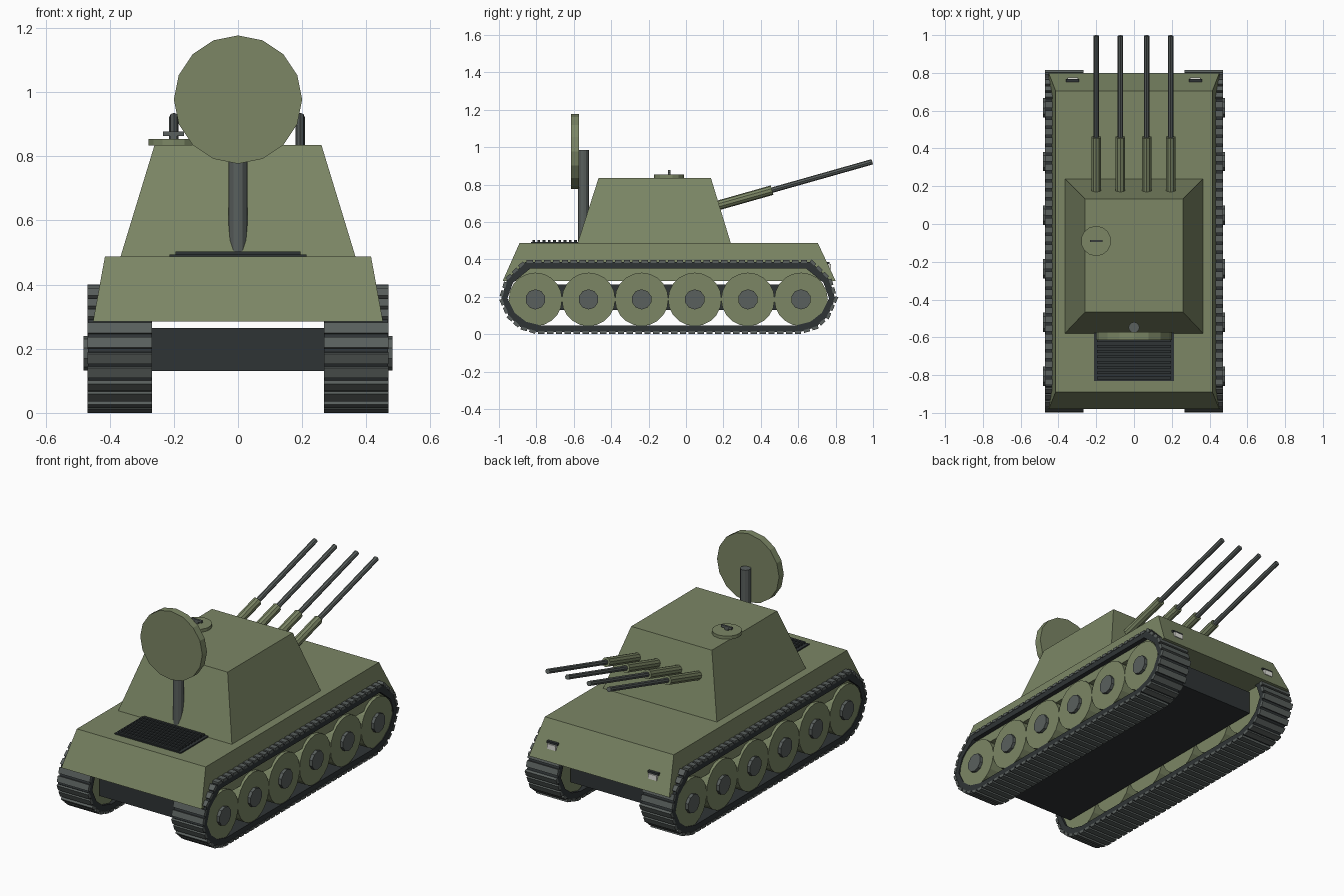
import bpy, bmesh, math
from mathutils import Vector, Matrix

if "Cube" in bpy.data.objects:
    bpy.data.objects.remove(bpy.data.objects["Cube"])


def material(name, rgb):
    m = bpy.data.materials.new(name)
    m.diffuse_color = (*rgb, 1)
    m.use_nodes = True
    m.node_tree.nodes["Principled BSDF"].inputs["Base Color"].default_value = m.diffuse_color
    return m


GREEN = material("olive_paint", (0.20, 0.24, 0.13))
STEEL = material("gunmetal", (0.10, 0.115, 0.11))
DARK = material("dark_metal", (0.028, 0.034, 0.036))
LENS = material("lens", (0.75, 0.75, 0.7))


def finish(name, bm, mat, mirror=False):
    bmesh.ops.recalc_face_normals(bm, faces=bm.faces)
    me = bpy.data.meshes.new(name)
    bm.to_mesh(me)
    bm.free()
    me.materials.append(mat)
    ob = bpy.data.objects.new(name, me)
    bpy.context.collection.objects.link(ob)
    if mirror:
        ob.modifiers.new("mirror", 'MIRROR').use_axis[0] = True
    return ob


def add_box(bm, lo, hi):
    lo, hi = Vector(lo), Vector(hi)
    mat = Matrix.Translation((lo + hi) / 2) @ Matrix.Diagonal((*(hi - lo), 1))
    bmesh.ops.create_cube(bm, size=1, matrix=mat)


def add_cyl(bm, a, b, r, n):
    a, b = Vector(a), Vector(b)
    rot = (b - a).to_track_quat('Z', 'Y').to_matrix().to_4x4()
    bmesh.ops.create_cone(bm, cap_ends=True, segments=n, radius1=r, radius2=r,
                          depth=(b - a).length,
                          matrix=Matrix.Translation((a + b) / 2) @ rot)


def box(name, lo, hi, mat, mirror=False):
    bm = bmesh.new()
    add_box(bm, lo, hi)
    return finish(name, bm, mat, mirror)


def cyl(name, a, b, r, n, mat, mirror=False):
    bm = bmesh.new()
    add_cyl(bm, a, b, r, n)
    return finish(name, bm, mat, mirror)


def frustum(name, base, top, mat):
    """Each level is (half width, y min, y max, z)."""
    bm = bmesh.new()
    rings = [[bm.verts.new(c) for c in ((-w, y0, z), (w, y0, z), (w, y1, z), (-w, y1, z))]
             for w, y0, y1, z in (base, top)]
    for r in rings:
        bm.faces.new(r)
    for i in range(4):
        j = (i + 1) % 4
        bm.faces.new((rings[0][i], rings[0][j], rings[1][j], rings[1][i]))
    return finish(name, bm, mat)


# Hull and turret
frustum("upper_hull", (0.452, -0.98, 0.80, 0.285), (0.415, -0.89, 0.705, 0.487), GREEN)
box("lower_hull", (-0.275, -0.88, 0.13), (0.275, 0.67, 0.265), DARK)
frustum("turret", (0.367, -0.58, 0.24, 0.485), (0.26, -0.467, 0.133, 0.836), GREEN)

# Track loop: half profile mirrored about the track centre
CY, CZ, X0, X1 = -0.095, 0.198, 0.27, 0.468
rear = [(-0.86, 0.385), (-0.957, 0.292), (-0.988, 0.19), (-0.947, 0.095),
        (-0.885, 0.038), (-0.80, 0.012)]
path = rear + [(2 * CY - y, z) for y, z in reversed(rear)]
inner = [(CY + (y - CY) * 0.963, CZ + (z - CZ) * 0.82) for y, z in path]
bm = bmesh.new()
loops = [[bm.verts.new((x, y, z)) for y, z in pts]
         for x, pts in ((X0, path), (X1, path), (X1, inner), (X0, inner))]
for k in range(4):
    a, b = loops[k], loops[(k + 1) % 4]
    for i in range(len(path)):
        j = (i + 1) % len(path)
        bm.faces.new((a[i], a[j], b[j], b[i]))
finish("track_band", bm, DARK, True)

# Track pads, evenly spaced along the loop
pts = [Vector((0, y, z)) for y, z in path]
segs = [(pts[i], pts[(i + 1) % len(pts)]) for i in range(len(pts))]
total = sum((b - a).length for a, b in segs)
COUNT = 84
bm = bmesh.new()
for n in range(COUNT):
    d = (n + 0.5) * total / COUNT
    for a, b in segs:
        length = (b - a).length
        if d <= length:
            break
        d -= length
    t = (b - a).normalized()
    c = a + t * d
    normal = Vector((0, t.z, -t.y))
    if normal.dot(c - Vector((0, CY, CZ))) < 0:
        normal.negate()
    c += normal * 0.004
    c.x = (X0 + X1) / 2
    rot = Matrix.Rotation(math.atan2(t.z, t.y), 4, 'X')
    size = Matrix.Diagonal((X1 - X0 + 0.004, 0.034, 0.016, 1))
    bmesh.ops.create_cube(bm, size=1, matrix=Matrix.Translation(c) @ rot @ size)
finish("track_pads", bm, STEEL, True)

# Road wheels and hubs
wheels, hubs = bmesh.new(), bmesh.new()
for i in range(6):
    y = -0.805 + 0.284 * i
    add_cyl(wheels, (0.285, y, 0.186), (0.464, y, 0.186), 0.143, 20)
    add_cyl(hubs, (0.44, y, 0.186), (0.482, y, 0.186), 0.054, 10)
finish("road_wheels", wheels, GREEN, True)
finish("wheel_hubs", hubs, STEEL, True)

# Four guns with sleeves
SLOPE = 0.283
guns, sleeves = bmesh.new(), bmesh.new()
for x in (-0.2, -0.072, 0.067, 0.194):
    def at(y):
        return (x, y, 0.77 + (y - 0.46) * SLOPE)
    add_cyl(sleeves, at(0.15), at(0.46), 0.026, 10)
    add_cyl(guns, at(0.40), at(0.996), 0.0145, 8)
finish("gun_sleeves", sleeves, GREEN)
finish("gun_barrels", guns, STEEL)

# Radar mast and dish
cyl("radar_mast", (0, -0.548, 0.487), (0, -0.548, 0.985), 0.029, 12, STEEL)
cyl("radar_dish", (0, -0.614, 0.977), (0, -0.571, 0.977), 0.2, 16, GREEN)

# Hatch with handle
cyl("hatch", (-0.201, -0.09, 0.834), (-0.201, -0.09, 0.854), 0.08, 14, GREEN)
bm = bmesh.new()
add_box(bm, (-0.234, -0.096, 0.864), (-0.168, -0.084, 0.877))
add_box(bm, (-0.212, -0.096, 0.85), (-0.190, -0.084, 0.866))
finish("hatch_handle", bm, STEEL)

# Engine grille with slats
box("grille_plate", (-0.213, -0.83, 0.483), (0.213, -0.57, 0.494), DARK)
bm = bmesh.new()
for i in range(9):
    y = -0.815 + 0.028 * i
    add_box(bm, (-0.195, y - 0.007, 0.49), (0.195, y + 0.007, 0.504))
finish("grille_slats", bm, DARK)

# Driving lights on the sloped nose
box("light_hood", (0.29, 0.735, 0.374), (0.36, 0.768, 0.386), DARK, True)
box("light_lens", (0.297, 0.735, 0.345), (0.353, 0.776, 0.374), LENS, True)
